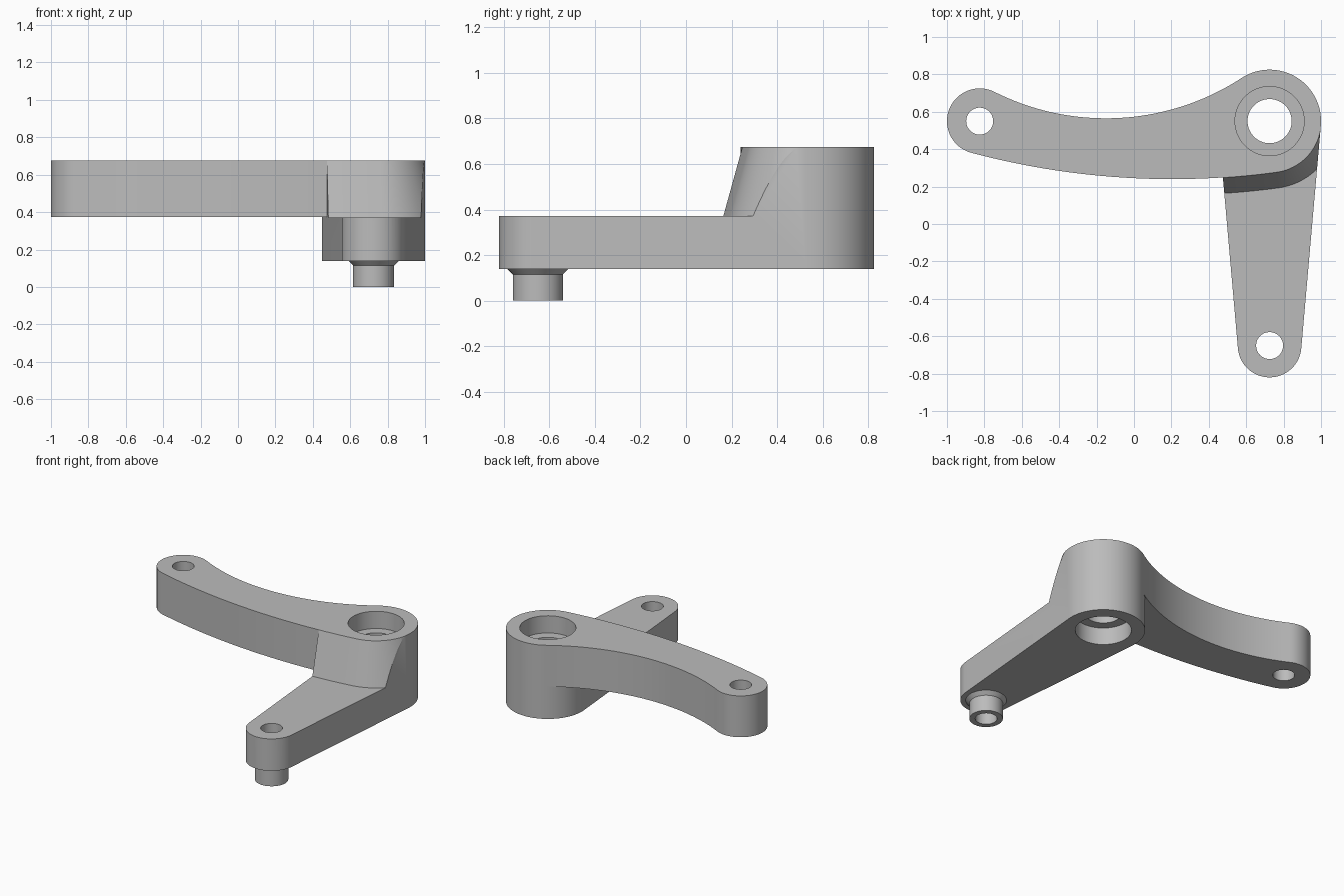
import bpy, bmesh
from math import sin, cos, radians, degrees, asin, atan2

if "Cube" in bpy.data.objects:
    bpy.data.objects.remove(bpy.data.objects["Cube"])

metal = bpy.data.materials.new("light_grey_metal")
metal.use_nodes = True
GREY = (0.5, 0.5, 0.5, 1)
metal.diffuse_color = GREY
metal.node_tree.nodes["Principled BSDF"].inputs["Base Color"].default_value = GREY

# Main dimensions
HUB, HUB_R = (0.725, 0.55), 0.275
TIP, TIP_R = (-0.825, 0.55), 0.175
FOOT, FOOT_R = (0.725, -0.65), 0.17
LOW, LOW_R = (0.205, 4.41), 4.17      # convex front edge of the arm
HIGH, HIGH_R = (-0.15, 1.893), 1.328  # concave back edge of the arm
BASE, STEP, TOP = 0.14, 0.372, 0.675


def arc(c, r, a0, a1, n, last=True):
    steps = [radians(a0 + (a1 - a0) * i / n) for i in range(n + last)]
    return [(c[0] + r * cos(a), c[1] + r * sin(a)) for a in steps]


def heading(a, b):
    return degrees(atan2(b[1] - a[1], b[0] - a[0]))


def loft(name, layers):
    """Closed solid from (outline, height) layers of equal point count."""
    bm = bmesh.new()
    rings = [[bm.verts.new((x, y, z)) for x, y in pts] for pts, z in layers]
    n = len(rings[0])
    for a, b in zip(rings, rings[1:]):
        for i in range(n):
            j = (i + 1) % n
            bm.faces.new((a[i], a[j], b[j], b[i]))
    bm.faces.new(rings[0][::-1])
    bm.faces.new(rings[-1])
    bmesh.ops.recalc_face_normals(bm, faces=bm.faces)
    mesh = bpy.data.meshes.new(name)
    bm.to_mesh(mesh)
    bm.free()
    mesh.materials.append(metal)
    ob = bpy.data.objects.new(name, mesh)
    bpy.context.collection.objects.link(ob)
    return ob


def turned(name, c, profile):
    return loft(name, [(arc(c, r, 0, 360, 64, False), z) for r, z in profile])


def combine(ob, tool, operation):
    mod = ob.modifiers.new(operation, "BOOLEAN")
    mod.operation, mod.object, mod.solver = operation, tool, "EXACT"
    bpy.context.view_layer.objects.active = ob
    bpy.ops.object.modifier_apply(modifier=mod.name)
    bpy.data.objects.remove(tool)


# Lever: tapered plate around hub and foot, full height for now
tilt = degrees(asin((HUB_R - FOOT_R) / (HUB[1] - FOOT[1])))
plate = (arc(HUB, HUB_R, -tilt, 180 + tilt, 72)
         + arc(FOOT, FOOT_R, 180 + tilt, 360 - tilt, 48))
crank = loft("bell_crank", [(plate, BASE), (plate, TOP)])

# Keep the lever low in front and leave a drafted wall below the arm edge
tangent = heading(LOW, HUB)


def wall(offset):
    front = (arc(LOW, LOW_R + offset, -90, tangent, 10, False)
             + arc(HUB, HUB_R + offset, tangent, 0, 30))
    return front + [(1.3, front[-1][1]), (1.3, 1.2), (0.2, 1.2)]


foot_zone = [(x, -1.2) if y < 1 else (x, y) for x, y in wall(0.085)]
envelope = loft("draft_envelope", [(foot_zone, 0), (foot_zone, STEP),
                                   (wall(0.085), STEP), (wall(0.001), TOP),
                                   (wall(0.001), TOP + 0.1)])
combine(crank, envelope, "INTERSECT")

# Curved arm
end_angle = heading(LOW, TIP)
outline = (arc(LOW, LOW_R, end_angle, tangent, 28)
           + arc(HUB, HUB_R - 0.005, tangent, heading(HUB, HIGH), 48)
           + arc(HIGH, HIGH_R, heading(HIGH, HUB), heading(HIGH, TIP), 36, False)
           + arc(TIP, TIP_R, heading(TIP, HIGH), end_angle + 360, 40, False))
arm = loft("curved_arm", [(outline, STEP + 0.003), (outline, TOP)])
combine(crank, arm, "UNION")

# Spigot with flared collar under the foot
spigot = turned("spigot", FOOT, [(0.11, 0), (0.11, 0.115), (0.135, BASE), (0.135, 0.2)])
combine(crank, spigot, "UNION")

# Hub bore with a counterbore at both ends, then the two pin holes
WIDE, NARROW, DEPTH = 0.185, 0.118, 0.125
bore = turned("hub_bore", HUB, [(WIDE, 0), (WIDE, BASE + DEPTH), (NARROW, BASE + DEPTH),
                                (NARROW, TOP - DEPTH), (WIDE, TOP - DEPTH), (WIDE, 1)])
combine(crank, bore, "DIFFERENCE")
for centre in (TIP, FOOT):
    pin_hole = turned("pin_hole", centre, [(0.072, -0.1), (0.072, 1)])
    combine(crank, pin_hole, "DIFFERENCE")

# Smooth curved walls, crisp machined edges
bpy.ops.object.select_all(action="DESELECT")
crank.select_set(True)
bpy.context.view_layer.objects.active = crank
bpy.ops.object.shade_smooth_by_angle(angle=radians(20))
